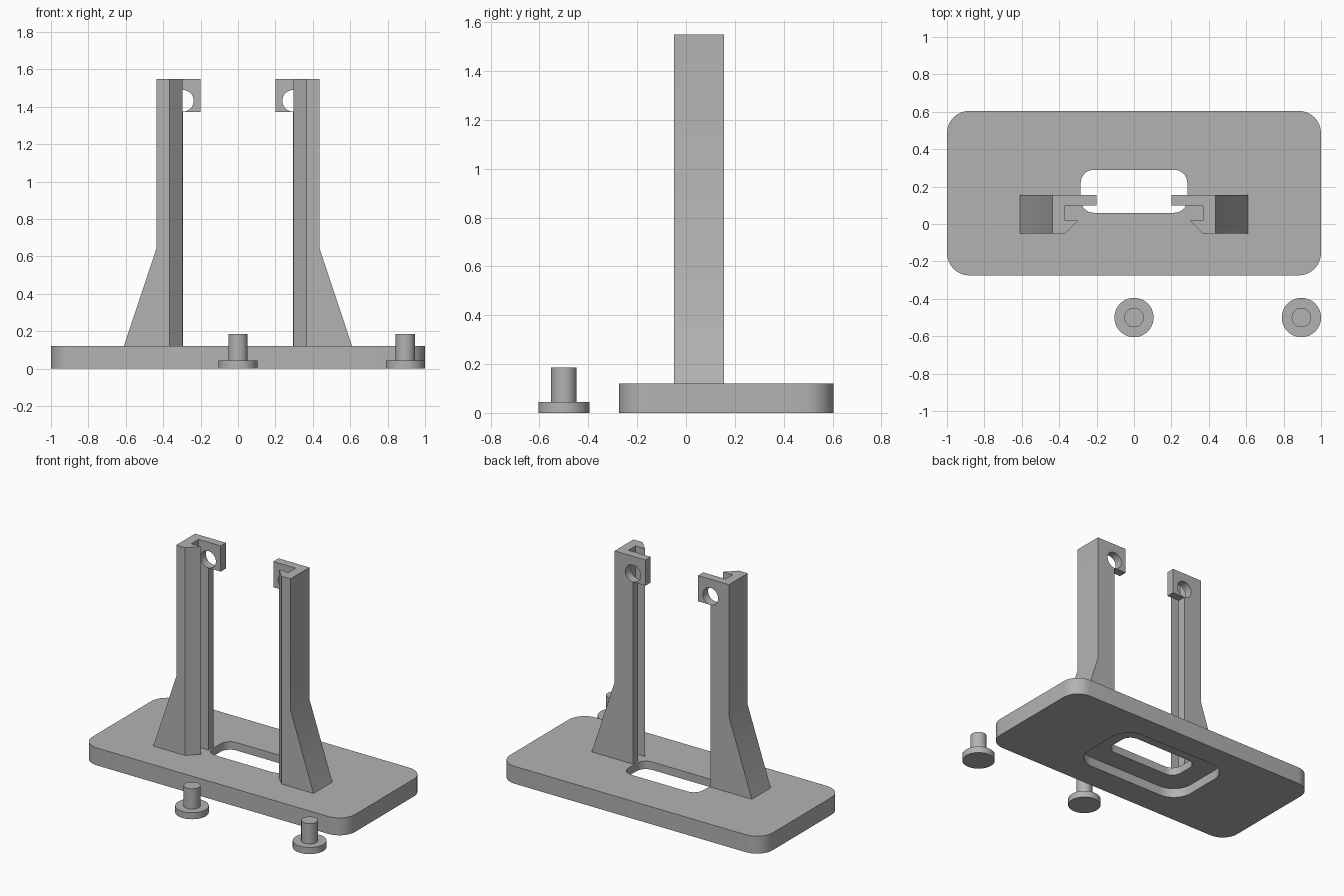
import bpy, bmesh, math
from mathutils import Vector

if "Cube" in bpy.data.objects:
    bpy.data.objects.remove(bpy.data.objects["Cube"], do_unlink=True)

grey = bpy.data.materials.new("plain grey")
grey.use_nodes = True
grey.diffuse_color = (0.45, 0.45, 0.45, 1)
grey.node_tree.nodes["Principled BSDF"].inputs["Base Color"].default_value = grey.diffuse_color


def prism(name, outline, lo, hi, axis="z"):
    """Extrude a 2D outline along z (outline in x, y) or y (outline in x, z)."""
    bm = bmesh.new()
    place = (lambda p, h: (p[0], p[1], h)) if axis == "z" else (lambda p, h: (p[0], h, p[1]))
    face = bm.faces.new([bm.verts.new(place(p, lo)) for p in outline])
    grown = bmesh.ops.extrude_face_region(bm, geom=[face])["geom"]
    shift = Vector(place((0, 0), hi - lo))
    bmesh.ops.translate(bm, vec=shift, verts=[g for g in grown if isinstance(g, bmesh.types.BMVert)])
    bmesh.ops.recalc_face_normals(bm, faces=bm.faces)
    mesh = bpy.data.meshes.new(name)
    bm.to_mesh(mesh)
    bm.free()
    mesh.materials.append(grey)
    obj = bpy.data.objects.new(name, mesh)
    bpy.context.collection.objects.link(obj)
    return obj


def rounded_rect(cy, width, depth, radius, steps=8):
    points = []
    for i, (sx, sy) in enumerate([(1, 1), (-1, 1), (-1, -1), (1, -1)]):
        for k in range(steps + 1):
            a = (i + k / steps) * math.pi / 2
            points.append((sx * (width / 2 - radius) + radius * math.cos(a),
                           cy + sy * (depth / 2 - radius) + radius * math.sin(a)))
    return points


def circle(cx, cy, radius, steps=40):
    return [(cx + radius * math.cos(math.tau * k / steps),
             cy + radius * math.sin(math.tau * k / steps)) for k in range(steps)]


def select(obj):
    bpy.ops.object.select_all(action="DESELECT")
    obj.select_set(True)
    bpy.context.view_layer.objects.active = obj


def cut(obj, *cutters):
    for cutter in cutters:
        select(obj)
        mod = obj.modifiers.new("cut", "BOOLEAN")
        mod.operation = "DIFFERENCE"
        mod.solver = "EXACT"
        mod.object = cutter
        bpy.ops.object.modifier_apply(modifier=mod.name)
        bpy.data.objects.remove(cutter, do_unlink=True)


def smooth(obj):
    select(obj)
    bpy.ops.object.shade_smooth_by_angle(angle=math.radians(30))


# Base plate with a through slot and a wider recess underneath
BASE_TOP = 0.12
base = prism("base_plate", rounded_rect(0.165, 2.0, 0.88, 0.12), 0, BASE_TOP)
cut(base,
    prism("recess_cutter", rounded_rect(0.175, 0.86, 0.52, 0.14), -0.1, 0.065),
    prism("slot_cutter", rounded_rect(0.175, 0.57, 0.23, 0.07), -0.2, 0.3))
smooth(base)

# Uprights: flared silhouette with a top tab, hollowed by a channel and drilled
silhouette = [(0.61, BASE_TOP), (0.435, 0.645), (0.435, 1.55), (0.2, 1.55),
              (0.2, 1.373), (0.295, 1.373), (0.295, BASE_TOP)]
channel = [(0.377, -0.06), (0.297, 0.02), (0.37, 0.02),
           (0.37, 0.098), (0.1, 0.098), (0.1, -0.06)]
for side, s in (("left", 1), ("right", -1)):
    flip = lambda pts: [(s * x, v) for x, v in pts]
    post = prism(side + "_upright", flip(silhouette), -0.05, 0.155, "y")
    cut(post,
        prism("channel_cutter", flip(channel), 0.0, 1.7),
        prism("hole_cutter", flip(circle(0.295, 1.432, 0.058)), 0.06, 0.25, "y"))
    smooth(post)


# Loose pins: a wide flange and a narrow shaft, built as one stepped solid
def pin(name, x, y):
    obj = prism(name, circle(x, y, 0.105), 0, 0.045)
    bm = bmesh.new()
    bm.from_mesh(obj.data)
    bm.faces.ensure_lookup_table()
    top = max(bm.faces, key=lambda f: f.calc_center_median().z)
    bmesh.ops.inset_region(bm, faces=[top], thickness=0.053)
    grown = bmesh.ops.extrude_face_region(bm, geom=[top])["geom"]
    bmesh.ops.translate(bm, vec=(0, 0, 0.14),
                        verts=[g for g in grown if isinstance(g, bmesh.types.BMVert)])
    bmesh.ops.delete(bm, geom=[top], context="FACES") if top.is_valid and \
        top.calc_center_median().z < 0.1 else None
    bmesh.ops.recalc_face_normals(bm, faces=bm.faces)
    bm.to_mesh(obj.data)
    bm.free()
    smooth(obj)


pin("middle_pin", 0, -0.5)
pin("left_pin", 0.895, -0.5)
